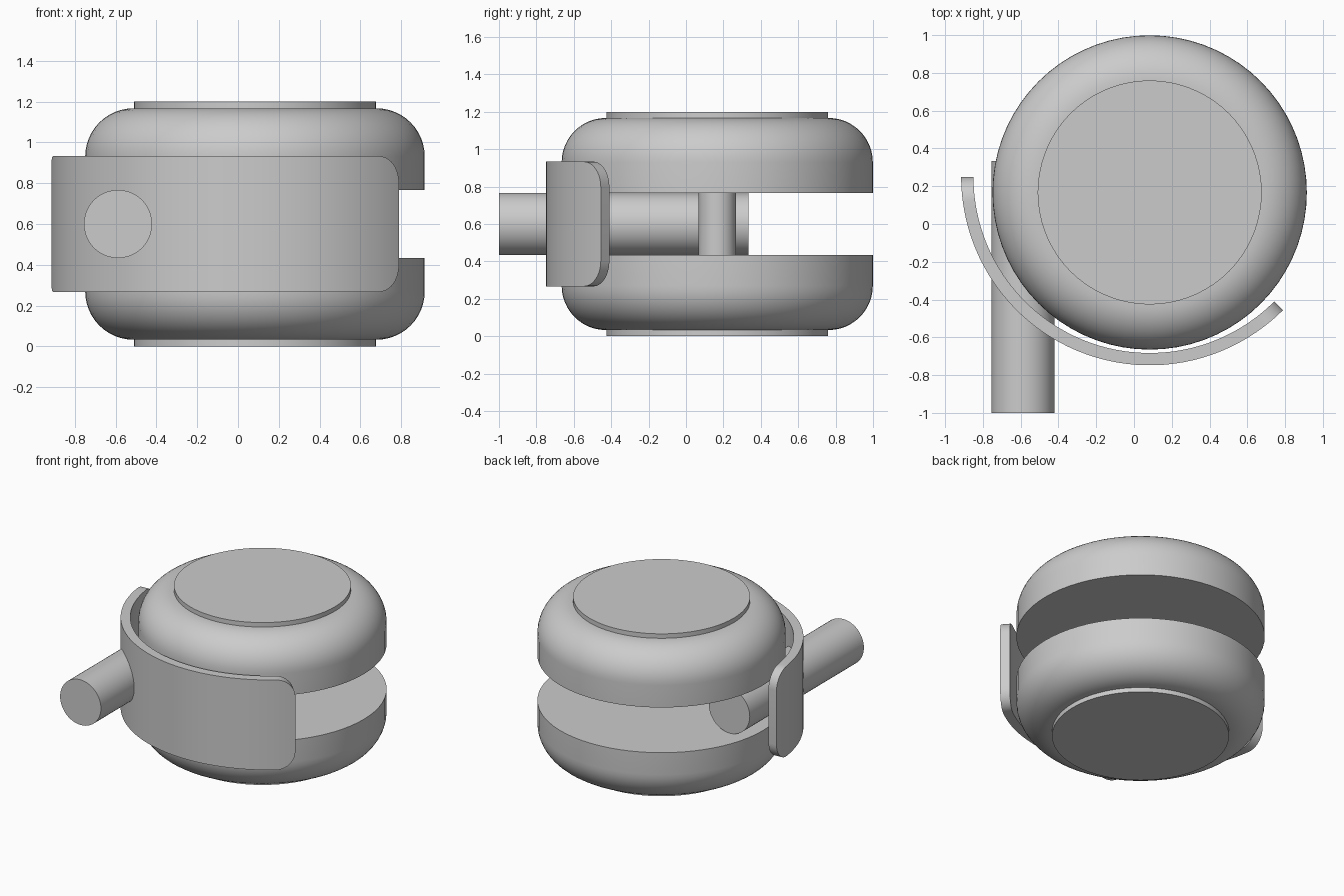
import bpy, bmesh
from math import sin, cos, pi, radians

if "Cube" in bpy.data.objects:
    bpy.data.objects.remove(bpy.data.objects["Cube"])

CX, CY, CZ = 0.083, 0.167, 0.60   # wheel axis and mid height


def add_object(name, bm):
    bmesh.ops.recalc_face_normals(bm, faces=bm.faces[:])
    mesh = bpy.data.meshes.new(name)
    bm.to_mesh(mesh)
    bm.free()
    obj = bpy.data.objects.new(name, mesh)
    bpy.context.collection.objects.link(obj)
    bpy.ops.object.select_all(action='DESELECT')
    obj.select_set(True)
    bpy.context.view_layer.objects.active = obj
    bpy.ops.object.shade_smooth_by_angle(angle=radians(30))
    return obj


def lathe(name, profile, steps=72):
    """Revolve (radius, z) points about the wheel axis, capping both ends."""
    bm = bmesh.new()
    rings = [[bm.verts.new((CX + r * cos(2 * pi * i / steps),
                            CY + r * sin(2 * pi * i / steps), z))
              for i in range(steps)] for r, z in profile]
    for a, b in zip(rings, rings[1:]):
        for i in range(steps):
            j = (i + 1) % steps
            bm.faces.new((a[i], a[j], b[j], b[i]))
    bm.faces.new(rings[0])
    bm.faces.new(rings[-1])
    return add_object(name, bm)


# Twin wheels with rounded outer shoulders, plus raised hub discs
R, FILLET, HUB = 0.832, 0.237, 0.593
for label, side in (("lower", -1), ("upper", 1)):
    shoulder = [(R - FILLET + FILLET * cos(t), CZ + side * (0.567 - FILLET + FILLET * sin(t)))
                for t in (k * pi / 24 for k in range(13))]
    lathe(label + "_wheel", [(R, CZ + side * 0.167)] + shoulder)
    lathe(label + "_hub_disc", [(HUB, CZ + side * 0.55), (HUB, CZ + side * 0.6)])

# Axle joining the wheels
lathe("axle", [(0.1, CZ - 0.2), (0.1, CZ + 0.2)], 32)

# Mounting stem running front to back beside the axle
bpy.ops.mesh.primitive_cylinder_add(vertices=48, radius=0.167, depth=1.333,
                                    location=(-0.588, -0.333, CZ),
                                    rotation=(pi / 2, 0, 0))
bpy.context.object.name = "stem"
bpy.ops.object.shade_smooth_by_angle(angle=radians(30))

# Curved guard: arc strip with rounded corners at both ends
GY, R_OUT, R_IN, HALF, CORNER = 0.25, 0.998, 0.933, 0.333, 0.133
length = R_OUT * radians(135)
corner = [(CORNER * (1 - cos(t)), HALF - CORNER + CORNER * sin(t))
          for t in (k * pi / 20 for k in range(11))]
middle = [(CORNER + (length - 2 * CORNER) * k / 40, HALF) for k in range(1, 40)]
stations = corner + middle + [(length - s, h) for s, h in reversed(corner)]
bm = bmesh.new()
rings = []
for s, h in stations:
    a = pi + s / R_OUT
    rings.append([bm.verts.new((CX + r * cos(a), GY + r * sin(a), CZ + z))
                  for r, z in ((R_OUT, h), (R_OUT, -h), (R_IN, -h), (R_IN, h))])
for a, b in zip(rings, rings[1:]):
    for i in range(4):
        j = (i + 1) % 4
        bm.faces.new((a[i], a[j], b[j], b[i]))
bm.faces.new(rings[0])
bm.faces.new(rings[-1])
add_object("guard", bm)
